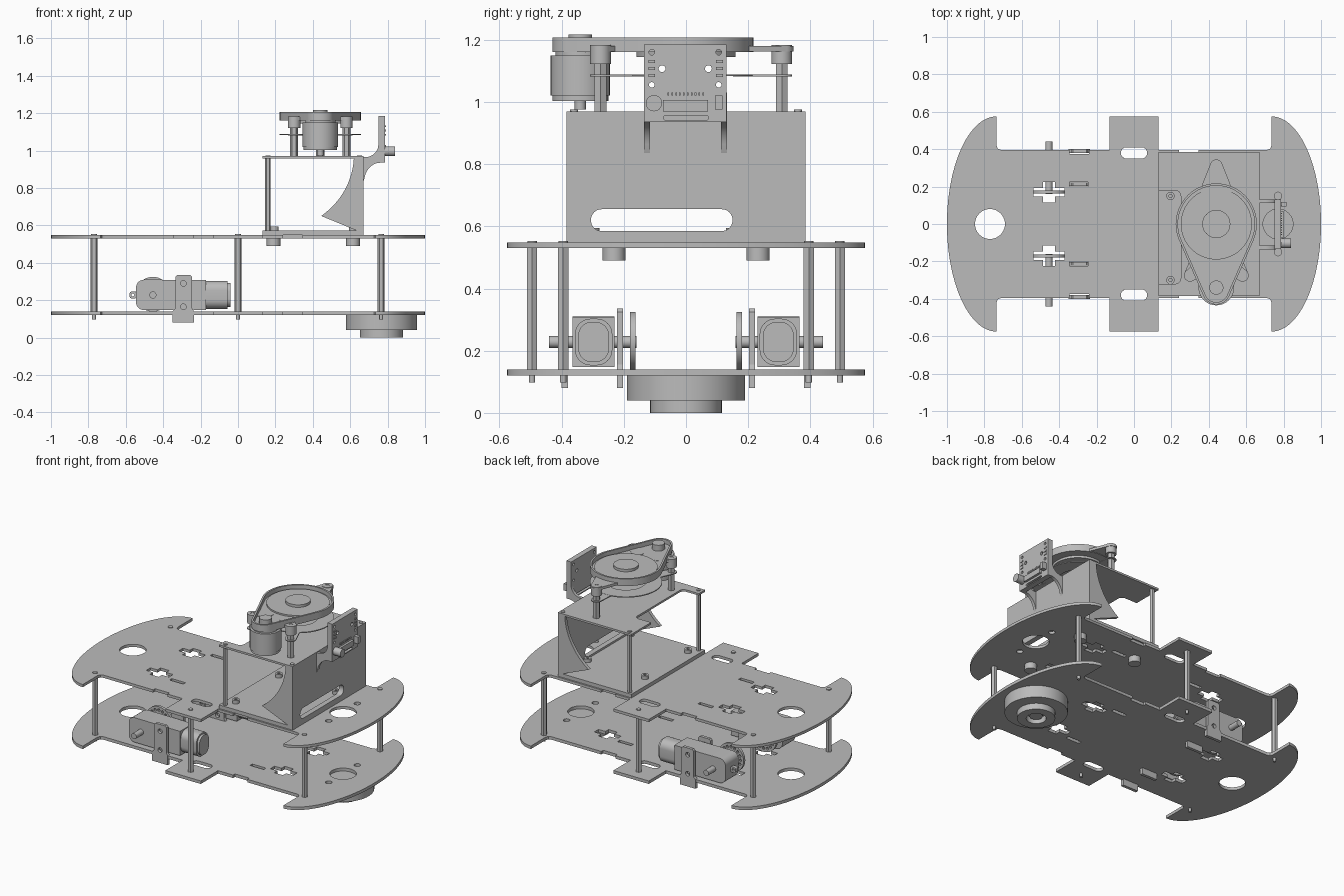
import bpy
from math import sin, cos, pi
from mathutils import Matrix, Vector, geometry

cube = bpy.data.objects.get("Cube")
if cube:
    bpy.data.objects.remove(cube)

grey = bpy.data.materials.new("plain grey")
grey.use_nodes = True
grey.diffuse_color = (0.5, 0.5, 0.5, 1)
grey.node_tree.nodes["Principled BSDF"].inputs["Base Color"].default_value = (0.5, 0.5, 0.5, 1)

# Columns send the profile plane (u, v) and its normal into the world
AXES = {"Z": Matrix.Identity(3),
        "Y": Matrix(((1, 0, 0), (0, 0, -1), (0, 1, 0))),
        "X": Matrix(((0, 0, 1), (1, 0, 0), (0, 1, 0)))}
parts = []


def prism(name, loops, lo, hi, axis="Z"):
    """Extrude outlines (later loops are holes) from lo to hi along an axis."""
    curve = bpy.data.curves.new(name, "CURVE")
    curve.dimensions = "2D"
    curve.fill_mode = "BOTH"
    curve.extrude = (hi - lo) / 2
    for loop in loops:
        spline = curve.splines.new("POLY")
        spline.points.add(len(loop) - 1)
        for point, (u, v) in zip(spline.points, loop):
            point.co = (u, v, 0, 1)
        spline.use_cyclic_u = True
    temp = bpy.data.objects.new(name + " outline", curve)
    bpy.context.collection.objects.link(temp)
    graph = bpy.context.evaluated_depsgraph_get()
    mesh = bpy.data.meshes.new_from_object(temp.evaluated_get(graph))
    bpy.data.objects.remove(temp)
    bpy.data.curves.remove(curve)
    shift = Vector([(lo + hi) / 2 if a == axis else 0 for a in "XYZ"])
    mesh.transform(Matrix.Translation(shift) @ AXES[axis].to_4x4())
    mesh.materials.clear()
    mesh.materials.append(grey)
    obj = bpy.data.objects.new(name, mesh)
    bpy.context.collection.objects.link(obj)
    parts.append(obj)
    return obj


def arc(cx, cy, rx, ry, start, end, n=20):
    return [(cx + rx * cos(start + (end - start) * i / n),
             cy + ry * sin(start + (end - start) * i / n)) for i in range(n + 1)]


def circle(cx, cy, r, n=32):
    return arc(cx, cy, r, r, 0, 2 * pi, n)[:-1]


def rect(cx, cy, w, h):
    return [(cx + sx * w / 2, cy + sy * h / 2) for sx, sy in ((-1, -1), (1, -1), (1, 1), (-1, 1))]


def rounded(cx, cy, w, h, r):
    out = []
    for k, (sx, sy) in enumerate(((1, 1), (-1, 1), (-1, -1), (1, -1))):
        out += arc(cx + sx * (w / 2 - r), cy + sy * (h / 2 - r), r, r, k * pi / 2, (k + 1) * pi / 2, 8)
    return out


def cross(cx, cy, w, h, a, b):
    quarter = [(w, b), (a, b), (a, h)]
    pts = quarter + [(-x, y) for x, y in quarter[::-1]]
    pts += [(-x, -y) for x, y in pts]
    return [(cx + x, cy + y) for x, y in pts]


def hull(*circles):
    pts = [Vector(p) for c in circles for p in circle(*c, 48)]
    return [tuple(pts[i]) for i in geometry.convex_hull_2d(pts)]


def rod(name, x, y, r, lo, hi, n=24):
    return prism(name, [circle(x, y, r, n)], lo, hi)


# Two identical chassis decks
quarter = arc(0.735, 0, 0.265, 0.575, 0, pi / 2, 28) + [
    (0.735, 0.42), (0.728, 0.402), (0.71, 0.395), (0.345, 0.395), (0.345, 0.375),
    (0.24, 0.375), (0.24, 0.395), (0.13, 0.395), (0.13, 0.575)]
half = quarter + [(-x, y) for x, y in quarter[::-1]]
outline = half + [(x, -y) for x, y in half[::-1][1:-1]]
holes = []
for sx in (-1, 1):
    holes += [circle(sx * 0.77, 0, 0.08, 40), rounded(0, sx * 0.38, 0.14, 0.06, 0.029),
              circle(0.77, sx * 0.15, 0.02)]
    for sy in (-1, 1):
        holes += [cross(sx * 0.455, sy * 0.17, 0.083, 0.055, 0.032, 0.022),
                  rect(sx * 0.295, sy * 0.212, 0.1, 0.024)]
prism("lower_deck", [outline] + holes, 0.12, 0.14)
prism("upper_deck", [outline] + holes, 0.53, 0.548)

# Deck standoffs with bolts
posts = [(0, -0.495), (0, 0.495)] + [(x, y) for x in (-0.77, 0.765) for y in (-0.395, 0.395)]
for x, y in posts:
    rod("deck_standoff", x, y, 0.019, 0.14, 0.53, 6)
    rod("standoff_bolt", x, y, 0.01, 0.097, 0.12)
    rod("standoff_screw_head", x, y, 0.015, 0.548, 0.553)

# Ball caster under the lower deck
rod("caster_housing", 0.767, 0, 0.19, 0.04, 0.12, 64)
prism("caster_ring", [circle(0.767, 0, 0.115, 48), circle(0.767, 0, 0.06)], 0, 0.04)
rod("caster_ball_seat", 0.767, 0, 0.04, 0.015, 0.04)

# Gear motors, encoder discs and mounting brackets, mirrored across y
gear_profile = arc(-0.5, 0.27, 0.045, 0.04, pi, pi / 2, 6) + [
    (-0.17, 0.308), (-0.17, 0.147), (-0.5, 0.147)] + arc(-0.5, 0.187, 0.045, 0.04, 1.5 * pi, pi, 6)
bracket = [(-0.35, 0.08), (-0.235, 0.08), (-0.235, 0.14), (-0.245, 0.155), (-0.245, 0.325),
           (-0.255, 0.335), (-0.325, 0.335), (-0.335, 0.325), (-0.335, 0.155), (-0.35, 0.14)]
spokes = [circle(-0.455 + 0.07 * cos(k * pi / 8), 0.232 + 0.07 * sin(k * pi / 8), 0.009, 8)
          for k in range(16)]
for s in (-1, 1):
    def span(a, b):
        return (min(s * a, s * b), max(s * a, s * b))
    prism("gearbox", [gear_profile], *span(0.23, 0.365), "Y")
    prism("motor_can", [rounded(s * 0.297, 0.228, 0.12, 0.15, 0.05)], -0.17, -0.055, "X")
    prism("motor_end_cap", [rounded(s * 0.297, 0.228, 0.1, 0.13, 0.045)], -0.055, -0.04, "X")
    prism("gearbox_tab", [rounded(-0.56, 0.228, 0.04, 0.036, 0.012), circle(-0.562, 0.228, 0.008, 12)],
          *span(0.285, 0.31), "Y")
    prism("wheel_shaft", [circle(-0.455, 0.228, 0.019)], *span(0.16, 0.44), "Y")
    prism("encoder_disc", [circle(-0.455, 0.232, 0.093, 48)] + spokes, *span(0.162, 0.18), "Y")
    for y in (0.212, 0.39):
        prism("motor_bracket", [bracket, circle(-0.292, 0.29, 0.015), circle(-0.292, 0.165, 0.015)],
              *span(y - 0.01, y + 0.01), "Y")

# Tower: floor, slotted wall, notched roof and curved gussets
prism("tower_floor", [rect(0.4, 0, 0.54, 0.77)], 0.548, 0.572)
prism("tower_wall", [rect(0, 0.7595, 0.77, 0.421), rounded(-0.078, 0.62, 0.455, 0.07, 0.034)], 0.635, 0.67, "X")
prism("tower_roof", [[(0.13, 0.385), (0.635, 0.385), (0.635, -0.385), (0.13, -0.385), (0.13, -0.32)]
                     + arc(0.22, -0.29, 0.03, 0.03, -pi / 2, 0, 6)
                     + arc(0.22, 0.15, 0.03, 0.03, 0, pi / 2, 6) + [(0.13, 0.18)]], 0.957, 0.97)
gusset = [(0.636, 0.572)] + arc(0.2, 0.98, 0.42, 0.405, -0.95, -0.04) + [(0.636, 0.957)]
for s in (-1, 1):
    prism("tower_gusset", [gusset], s * 0.374 - 0.011, s * 0.374 + 0.011, "Y")
    rod("tower_standoff", 0.16, s * 0.36, 0.015, 0.572, 0.957, 6)
    for x in (0.16, 0.65):
        rod("roof_screw", x, s * 0.36, 0.013, 0.968, 0.975)
    for x in (0.19, 0.615):
        rod("deck_foot", x, s * 0.232, 0.037, 0.49, 0.53)
for x in (0.195, 0.615):
    for y in (-0.3, 0.15):
        prism("floor_bolt", [circle(x, y, 0.022), circle(x, y, 0.01, 6)], 0.572, 0.595)

# Scanner: teardrop tray with rim, turntable, belt motor, and three legs
cx = 0.44
outer = hull((cx, 0, 0.217), (cx, -0.355, 0.075))
inner = hull((cx, 0, 0.205), (cx, -0.355, 0.063))
prism("scanner_tray", [outer], 1.16, 1.178)
prism("scanner_rim", [outer, inner], 1.178, 1.207)
rod("tray_underside", cx, 0, 0.16, 1.145, 1.16, 48)
rod("turntable", cx, 0, 0.19, 1.178, 1.188, 64)
rod("turntable_hub", cx, 0, 0.075, 1.188, 1.205, 40)
rod("belt_motor", cx, -0.34, 0.095, 1.02, 1.15, 40)
rod("belt_motor_base", cx, -0.34, 0.09, 1.003, 1.02, 40)
rod("belt_motor_neck", cx, -0.34, 0.08, 1.15, 1.16, 40)
rod("belt_motor_terminal", cx, -0.34, 0.018, 0.975, 1.003, 16)
rod("belt_pulley", cx, -0.34, 0.038, 1.178, 1.217)
prism("scanner_arm", [hull((cx, 0.17, 0.085), (cx, 0.312, 0.033))], 1.163, 1.18)
legs = [(cx, 0.308), (cx - 0.14, -0.275), (cx + 0.14, -0.275)]
for x, y in legs:
    rod("scanner_leg", x, y, 0.022, 0.97, 1.125, 6)
    prism("leg_cap", [circle(x, y, 0.033), circle(x, y, 0.012, 16)], 1.122, 1.183)
for x, y in legs[1:]:
    prism("scanner_lug", [hull((x, y, 0.033), (cx + (x - cx) * 0.5, y + 0.05, 0.04))], 1.163, 1.18)
prism("scanner_circuit_board", [circle(cx, 0, 0.217, 48), circle(cx, 0, 0.12, 40)], 1.083, 1.089)
for x, y in legs:
    dx, dy = (x - cx) * 0.62, y * 0.62
    prism("circuit_board_ear", [hull((x, y, 0.033), (cx + dx, dy, 0.04))], 1.082, 1.088)

# Upright sensor board on a curved bracket
board_holes = [circle(y, z, 0.009, 16) for y in (-0.11, 0.105) for z in (1.055, 1.16)]
board_holes += [circle(y, 1.107, 0.011, 16) for y in (-0.077, 0.072)]
board_holes.append(rounded(0, 0.949, 0.145, 0.014, 0.006))
prism("sensor_board", [rect(-0.002, 1.06, 0.265, 0.25)] + board_holes, 0.75, 0.785, "X")
arm = [(0.668, 0.83)] + arc(0.76, 0.835, 0.085, 0.1, pi * 0.95, pi / 2, 10) + [
    (0.76, 1.02)] + arc(0.68, 1.03, 0.07, 0.065, 0, -pi / 2, 10) + [(0.668, 0.965)]
for y in (-0.125, 0.122):
    prism("sensor_bracket_arm", [arm], y - 0.01, y + 0.01, "Y")
    for z in (1.107, 1.13, 1.085):
        prism("board_chip", [rect(y * 0.88, z, 0.022, 0.01)], 0.785, 0.79, "X")
prism("sensor_lens", [circle(-0.103, 0.996, 0.026)], 0.785, 0.84, "X")
prism("sensor_plug", [rect(0.105, 0.998, 0.025, 0.045)], 0.785, 0.815, "X")
prism("sensor_socket", [rect(-0.002, 0.988, 0.145, 0.036)], 0.785, 0.8, "X")
for k in range(10):
    prism("header_pin", [rect(-0.057 + k * 0.0125, 1.025, 0.005, 0.01)], 0.785, 0.79, "X")

# Smooth round sides, keep edges crisp
for obj in parts:
    obj.select_set(True)
bpy.context.view_layer.objects.active = parts[0]
bpy.ops.object.shade_smooth_by_angle()
